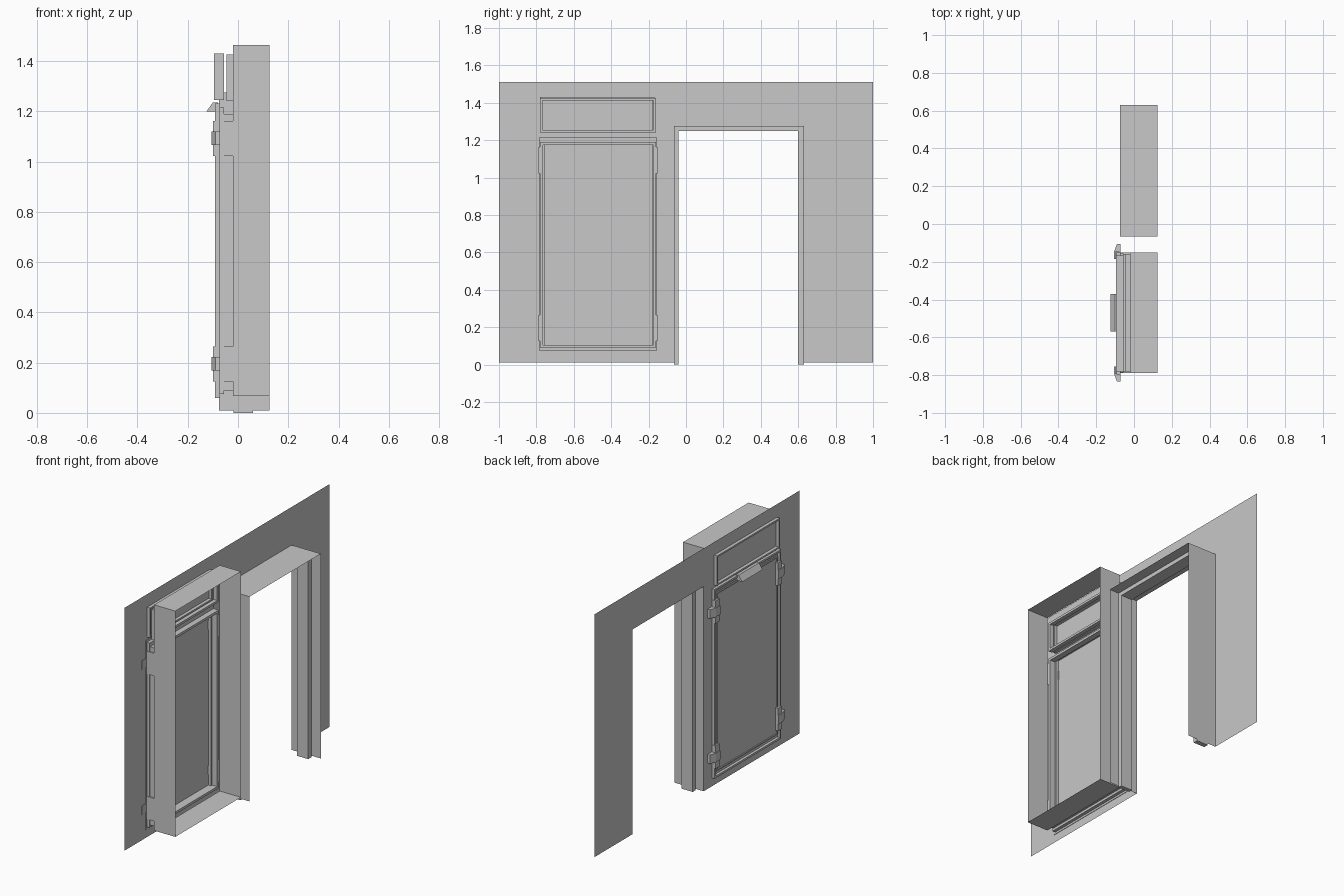
import bpy
import bmesh

old = bpy.data.objects.get("Cube")
if old:
    bpy.data.objects.remove(old, do_unlink=True)

grey = bpy.data.materials.new("plain_grey")
grey.use_nodes = True
grey.diffuse_color = (0.58, 0.58, 0.58, 1)
grey.node_tree.nodes["Principled BSDF"].inputs["Base Color"].default_value = grey.diffuse_color

WALL_X = -0.075
BACK_X = 0.125
BOX_X = -0.02
MID_Y = -0.47      # centre line of the window and shutter


def finish(name, bm):
    mesh = bpy.data.meshes.new(name)
    bm.to_mesh(mesh)
    bm.free()
    mesh.materials.append(grey)
    obj = bpy.data.objects.new(name, mesh)
    bpy.context.collection.objects.link(obj)
    return obj


def prism(name, points, place, offset):
    """Extrude a flat outline; place maps its 2D points into space."""
    bm = bmesh.new()
    face = bm.faces.new([bm.verts.new(place(*p)) for p in points])
    if any(offset):
        new = bmesh.ops.extrude_face_region(bm, geom=[face], use_keep_orig=True)["geom"]
        verts = [v for v in new if isinstance(v, bmesh.types.BMVert)]
        bmesh.ops.translate(bm, verts=verts, vec=offset)
        bmesh.ops.recalc_face_normals(bm, faces=bm.faces)
    return finish(name, bm)


def across(name, points, x0, x1):
    """Outline in y and z, extruded along x."""
    return prism(name, points, lambda y, z: (x0, y, z), (x1 - x0, 0, 0))


def strip(name, path, x0, x1, closed=False):
    """Thin sheet that follows a path in y and z."""
    bm = bmesh.new()
    rows = [[bm.verts.new((x, y, z)) for x in (x0, x1)] for y, z in path]
    pairs = list(zip(rows, rows[1:]))
    if closed:
        pairs.append((rows[-1], rows[0]))
    for a, b in pairs:
        bm.faces.new((a[0], b[0], b[1], a[1]))
    return finish(name, bm)


def rect(y0, y1, z0, z1):
    return [(y0, z0), (y0, z1), (y1, z1), (y1, z0)]


def box(name, x0, x1, y0, y1, z0, z1):
    return across(name, rect(y0, y1, z0, z1), x0, x1)


def ring(name, x0, x1, y0, y1, z0, z1, t):
    """Rectangular frame with bars of width t."""
    bm = bmesh.new()
    loops = []
    for x in (x0, x1):
        for d in (0, t):
            loops.append([bm.verts.new((x, y, z))
                          for y, z in rect(y0 + d, y1 - d, z0 + d, z1 - d)])
    front_out, front_in, back_out, back_in = loops
    for a, b in ((front_out, front_in), (front_in, back_in),
                 (back_in, back_out), (back_out, front_out)):
        for i in range(4):
            j = (i + 1) % 4
            bm.faces.new((a[i], a[j], b[j], b[i]))
    bmesh.ops.recalc_face_normals(bm, faces=bm.faces)
    return finish(name, bm)


# Wall sheet with the doorway cut out
door_outer = [(0.63, 0.01), (0.63, 1.275), (-0.065, 1.275), (-0.065, 0.01)]
wall = [(-1, 0.01), (-1, 1.51), (1, 1.51), (1, 0.01)] + door_outer
across("wall", wall, WALL_X, WALL_X)

# Doorway lining and the raised stop around it
strip("doorway_lining", door_outer, WALL_X, BACK_X)
stop = [(0.63, 0), (0.63, 1.275), (-0.065, 1.275), (-0.065, 0),
        (-0.04, 0), (-0.04, 1.25), (0.6, 1.25), (0.6, 0)]
across("doorway_stop", stop, -0.018, 0.06)

# Deep window reveal, open at both ends
strip("window_reveal", rect(-0.79, -0.15, 0.068, 1.463), BOX_X, BACK_X, closed=True)

# Inner frames between wall and reveal
ring("inner_frame", -0.055, BOX_X, -0.78, -0.16, 0.09, 1.19, 0.015)
ring("inner_rim", WALL_X, -0.055, -0.785, -0.155, 0.075, 1.215, 0.028)
ring("inner_transom_frame", -0.045, BOX_X, -0.78, -0.16, 1.24, 1.425, 0.014)

# Shutter leaf with a raised border
box("shutter_panel", -0.082, -0.076, -0.775, -0.17, 0.09, 1.2)
ring("shutter_border", -0.092, -0.072, -0.797, -0.148, 0.06, 1.23, 0.012)
ring("shutter_bead", -0.088, -0.074, -0.772, -0.173, 0.095, 1.195, 0.008)

# Transom frame above the shutter
ring("transom_frame", -0.095, -0.055, -0.78, -0.168, 1.245, 1.43, 0.01)

# Sloped hood over the shutter
hood = [(-0.125, 1.2), (-0.1, 1.235), (-0.08, 1.235), (-0.09, 1.2)]
prism("hood", hood, lambda x, z: (x, -0.57, z), (0, 0.2, 0))

# Clips, outer plates and inner plates at both sides, low and high
clip = [(-0.105, 0.285), (-0.105, 0.325), (-0.09, 0.365),
        (-0.072, 0.365), (-0.072, 0.285)]
for side, side_name in ((1, "left"), (-1, "right")):
    for z, level in ((0.195, "lower"), (1.092, "upper")):
        tag = f"{level}_{side_name}"
        prism("clip_" + tag, clip,
              lambda x, d: (x, MID_Y + side * d, z - 0.027), (0, 0, 0.055))
        edges = sorted((MID_Y + side * 0.285, MID_Y + side * 0.325))
        box("outer_plate_" + tag, -0.1, -0.076, *edges, z - 0.07, z + 0.07)
        edges = sorted((MID_Y + side * 0.298, MID_Y + side * 0.318))
        box("inner_plate_" + tag, WALL_X, BOX_X, *edges, z - 0.07, z + 0.07)
